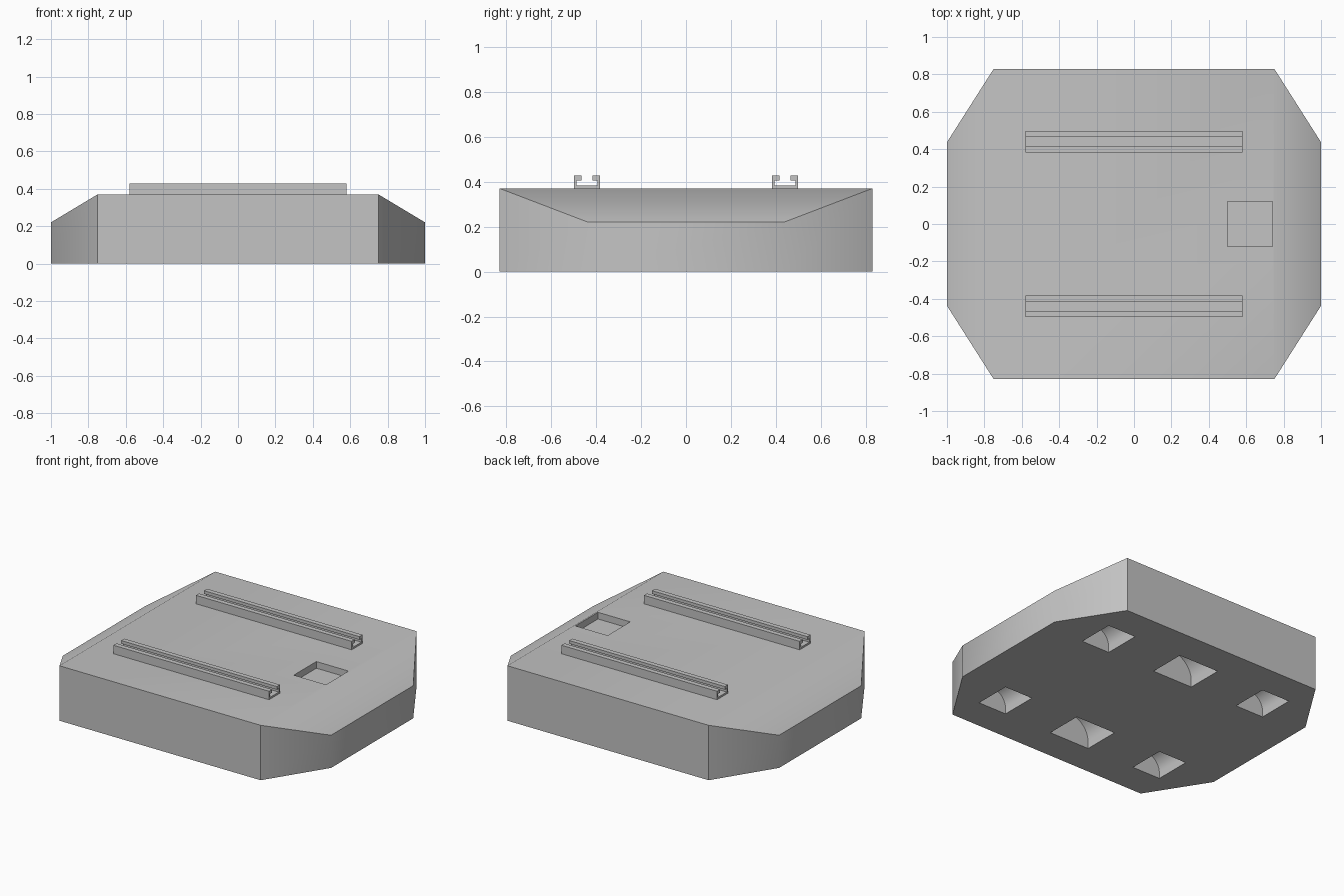
import bpy, math

cube = bpy.data.objects.get("Cube")
if cube:
    bpy.data.objects.remove(cube, do_unlink=True)

# Single plain grey
grey = bpy.data.materials.new("plain_grey")
grey.use_nodes = True
grey.diffuse_color = (0.55, 0.55, 0.55, 1)
bsdf = next(n for n in grey.node_tree.nodes if n.type == 'BSDF_PRINCIPLED')
bsdf.inputs["Base Color"].default_value = (0.55, 0.55, 0.55, 1)


def make_object(name, verts, faces):
    mesh = bpy.data.meshes.new(name)
    mesh.from_pydata(verts, [], faces)
    mesh.materials.append(grey)
    obj = bpy.data.objects.new(name, mesh)
    bpy.context.collection.objects.link(obj)
    return obj


def extrude(name, profile, start, end, place):
    """Solid from a closed counter-clockwise profile; place maps (u, v, depth) to xyz."""
    n = len(profile)
    verts = [place(u, v, d) for d in (start, end) for u, v in profile]
    faces = [(i, (i + 1) % n, n + (i + 1) % n, n + i) for i in range(n)]
    faces += [tuple(reversed(range(n))), tuple(range(n, 2 * n))]
    return make_object(name, verts, faces)


def cut(body, cutter):
    mod = body.modifiers.new("cut", 'BOOLEAN')
    mod.operation = 'DIFFERENCE'
    mod.solver = 'EXACT'
    mod.object = cutter
    bpy.ops.object.select_all(action='DESELECT')
    body.select_set(True)
    bpy.context.view_layer.objects.active = body
    bpy.ops.object.modifier_apply(modifier=mod.name)
    bpy.data.objects.remove(cutter, do_unlink=True)


# Chassis: eight-sided block whose left and right ends slope down
TOP, SHOULDER = 0.37, 0.22
outline = [(1, -0.437), (1, 0.437), (0.75, 0.83), (-0.75, 0.83),
           (-1, 0.437), (-1, -0.437), (-0.75, -0.83), (0.75, -0.83)]
verts = [(x, y, 0) for x, y in outline]
verts += [(x, y, SHOULDER if abs(x) == 1 else TOP) for x, y in outline]
faces = [(i, (i + 1) % 8, 8 + (i + 1) % 8, 8 + i) for i in range(8)]
faces += [tuple(reversed(range(8))), (8, 9, 10, 15), (10, 11, 14, 15), (11, 12, 13, 14)]
chassis = make_object("chassis", verts, faces)

# Square pocket in the deck
pocket = [(0.5, -0.12), (0.74, -0.12), (0.74, 0.12), (0.5, 0.12)]
cut(chassis, extrude("pocket_cutter", pocket, TOP - 0.045, TOP + 0.1,
                     lambda u, v, d: (u, v, d)))

# Round-topped wheel wells in the underside
STEPS = 32
for side in (-1, 1):
    for x, radius, axle in ((-0.613, 0.105, 0.04), (0, 0.15, 0.045), (0.613, 0.105, 0.04)):
        arch = [(x + radius * math.cos(math.pi * i / STEPS),
                 axle + radius * math.sin(math.pi * i / STEPS)) for i in range(STEPS + 1)]
        arch += [(x - radius, -0.1), (x + radius, -0.1)]
        y = side * 0.49
        # depth runs along -y so the faces point outward
        cut(chassis, extrude("well_cutter", arch, -y - 0.125, -y + 0.125,
                             lambda u, v, d: (u, -d, v)))

bpy.ops.object.select_all(action='DESELECT')
chassis.select_set(True)
bpy.context.view_layer.objects.active = chassis
bpy.ops.object.shade_smooth_by_angle(angle=math.radians(40))

# Slotted mounting rails along the deck
half = [(0.058, 0), (0.058, 0.057), (0.025, 0.057), (0.025, 0.036), (0.046, 0.036), (0.046, 0.012)]
channel = half + [(-u, v) for u, v in reversed(half)]
for name, y in (("front_rail", -0.44), ("back_rail", 0.44)):
    extrude(name, channel, -0.58, 0.58, lambda u, v, d: (d, y + u, TOP + v))
